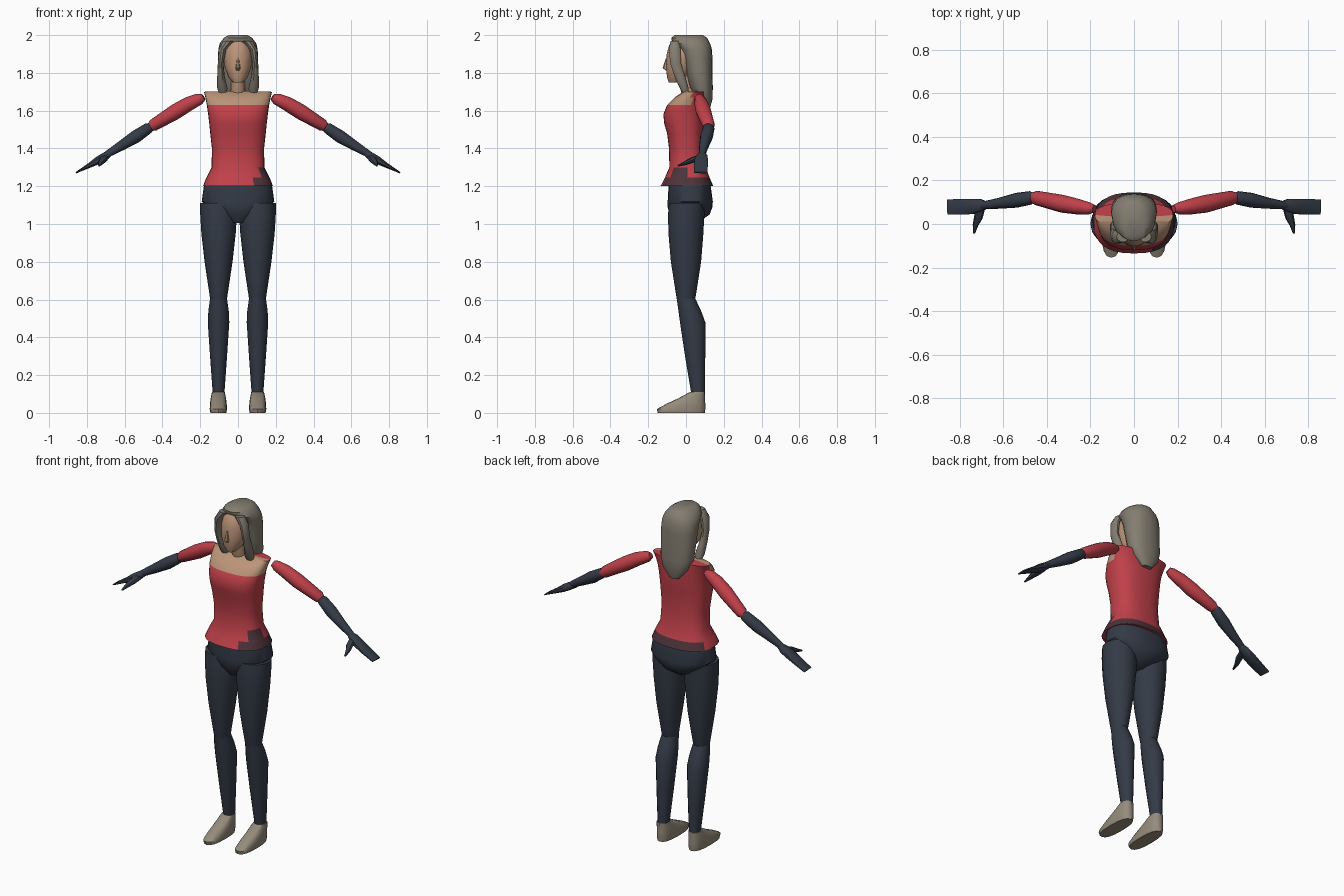
import bpy, bmesh, math
from mathutils import Vector


def material(name, r, g, b):
    m = bpy.data.materials.new(name)
    m.diffuse_color = (r, g, b, 1)
    return m


RED = material("red cloth", 0.53, 0.052, 0.068)
NAVY = material("navy cloth", 0.034, 0.043, 0.062)
SKIN = material("skin", 0.50, 0.30, 0.19)
HAIR = material("ash hair", 0.23, 0.205, 0.165)
SHOE = material("beige shoe", 0.30, 0.26, 0.20)
HEM = material("maroon hem", 0.075, 0.033, 0.043)
X, Y = Vector((1, 0, 0)), Vector((0, 1, 0))


def loft(name, rings, u, v, mats, n=16, power=1.0, mirror=False, rule=None):
    """Skin elliptical rings (centre, radius along u, radius along v)."""
    bm = bmesh.new()

    def bend(t):
        return math.copysign(abs(t) ** power, t)

    loops = []
    for c, ru, rv in rings:
        loops.append([bm.verts.new(Vector(c)
                      + u * ru * bend(math.cos(2 * math.pi * i / n))
                      + v * rv * bend(math.sin(2 * math.pi * i / n)))
                      for i in range(n)])
    for a, b in zip(loops, loops[1:]):
        for i in range(n):
            j = (i + 1) % n
            bm.faces.new((a[i], a[j], b[j], b[i]))
    bm.faces.new(loops[0])
    bm.faces.new(loops[-1])
    bmesh.ops.recalc_face_normals(bm, faces=bm.faces)
    if rule:
        for f in bm.faces:
            f.material_index = rule(f.calc_center_median(), f.normal)
    mesh = bpy.data.meshes.new(name)
    bm.to_mesh(mesh)
    bm.free()
    for m in mats:
        mesh.materials.append(m)
    ob = bpy.data.objects.new(name, mesh)
    bpy.context.collection.objects.link(ob)
    if mirror:
        ob.modifiers.new("mirror", 'MIRROR').use_mirror_merge = False
    bpy.ops.object.select_all(action='DESELECT')
    ob.select_set(True)
    bpy.context.view_layer.objects.active = ob
    bpy.ops.object.shade_smooth_by_angle(angle=math.radians(40))
    return ob


def upright(name, rows, mats, cx=0.0, **kw):
    """Rows of (z, front y, back y, half width)."""
    rings = [((cx, (f + b) / 2, z), w, (b - f) / 2) for z, f, b, w in rows]
    return loft(name, rings, X, Y, mats, **kw)


def limb(name, rows, mats, ref=Y, **kw):
    """Rows of (x, y, z, thickness radius, radius along ref)."""
    t = (Vector(rows[-1][:3]) - Vector(rows[0][:3])).normalized()
    v = (ref - t * ref.dot(t)).normalized()
    return loft(name, [(r[:3], r[3], r[4]) for r in rows], t.cross(v), v,
                mats, mirror=True, **kw)


# Shoes and legs
upright("shoes", [(0, -.15, .10, .042), (.02, -.155, .102, .046),
                  (.05, -.10, .102, .044), (.075, -.045, .10, .041),
                  (.11, .02, .10, .034)], [SHOE], cx=.104, power=.8, mirror=True)
upright("lower_legs", [(.09, .03, .10, .03), (.30, -.005, .102, .045),
                       (.48, -.032, .102, .057), (.54, -.04, .08, .054),
                       (.61, -.05, .047, .044)], [NAVY], cx=.103, n=12, mirror=True)
upright("thighs", [(.59, -.045, .045, .042), (.62, -.052, .052, .047),
                   (.80, -.08, .08, .074), (.95, -.093, .092, .091),
                   (1.05, -.095, .097, .097), (1.11, -.09, .098, .097)],
        [NAVY], cx=.103, mirror=True)

# Hips
upright("hips", [(1.005, -.06, .06, .03), (1.05, -.088, .125, .11),
                 (1.09, -.097, .14, .165), (1.12, -.097, .142, .192),
                 (1.205, -.092, .13, .18)], [NAVY], n=24, power=.85)


# Top: red with bare neckline and a maroon patch along the hem
def top_colours(c, nrm):
    if c.z > 1.63 and c.y < .035:
        return 1
    if c.z < 1.25 and c.y > .06:
        return 2
    if c.z < 1.24 and c.x > .08 or c.z < 1.3 and c.x > .11 and c.y < 0:
        return 2
    return 0


upright("torso", [(1.20, -.135, .145, .185), (1.245, -.112, .125, .168),
                  (1.30, -.088, .105, .14), (1.40, -.09, .092, .138),
                  (1.48, -.10, .093, .147), (1.53, -.115, .097, .152),
                  (1.58, -.12, .10, .158), (1.63, -.10, .10, .165),
                  (1.67, -.06, .10, .173), (1.70, -.015, .098, .18),
                  (1.705, .01, .05, .04)],
        [RED, SKIN, HEM], n=32, power=.8, rule=top_colours)

# Neck, head and nose
upright("neck", [(1.68, -.02, .06, .042), (1.73, -.035, .05, .036),
                 (1.80, -.04, .05, .036)], [SKIN], n=12)
upright("head", [(1.75, -.092, -.02, .028), (1.775, -.10, .01, .05),
                 (1.83, -.106, .04, .07), (1.90, -.102, .06, .077),
                 (1.945, -.09, .05, .064), (1.972, -.07, .03, .045)], [SKIN])
upright("nose", [(1.812, -.105, -.085, .010), (1.826, -.124, -.08, .013),
                 (1.88, -.106, -.085, .006)], [SKIN], n=8)

# Long hair behind the face, and two front locks
upright("back_hair", [(1.605, .09, .125, .03), (1.66, .06, .14, .078),
                      (1.72, .02, .142, .10), (1.80, 0, .14, .103),
                      (1.88, -.02, .14, .106), (1.925, -.04, .137, .104),
                      (1.955, -.072, .128, .098), (1.985, -.078, .112, .075),
                      (2.0, -.06, .09, .05)], [HAIR], n=20, power=.9)
loft("front_locks", [((.05, -.058, 1.968), .03, .025), ((.082, -.06, 1.925), .02, .032),
                     ((.092, -.055, 1.85), .015, .03), ((.09, -.032, 1.78), .020, .03),
                     ((.083, -.01, 1.72), .027, .025), ((.08, 0, 1.685), .02, .014)],
     X, Y, [HAIR], n=10, mirror=True)

# Arms, hands and thumbs
limb("upper_arms", [(.182, .07, 1.672, .018, .018), (.205, .071, 1.662, .031, .028),
                    (.26, .08, 1.637, .038, .036), (.33, .093, 1.595, .041, .041),
                    (.45, .12, 1.522, .032, .033), (.475, .125, 1.507, .016, .018)],
     [RED], n=12)
limb("forearms", [(.455, .122, 1.518, .018, .02), (.475, .12, 1.507, .029, .031),
                  (.54, .109, 1.463, .034, .034), (.62, .095, 1.413, .026, .025),
                  (.70, .085, 1.365, .017, .017)], [NAVY], n=12)
limb("hands", [(.675, .087, 1.375, .014, .016), (.705, .085, 1.357, .022, .030),
               (.74, .081, 1.337, .021, .036), (.785, .079, 1.311, .013, .038),
               (.857, .078, 1.272, .004, .036)], [NAVY], n=10, power=.8)
limb("thumbs", [(.705, .075, 1.352, .016, .022), (.715, .03, 1.338, .015, .02),
                (.728, -.005, 1.322, .011, .013), (.735, -.043, 1.308, .004, .005)],
     [NAVY], ref=X, n=8)
